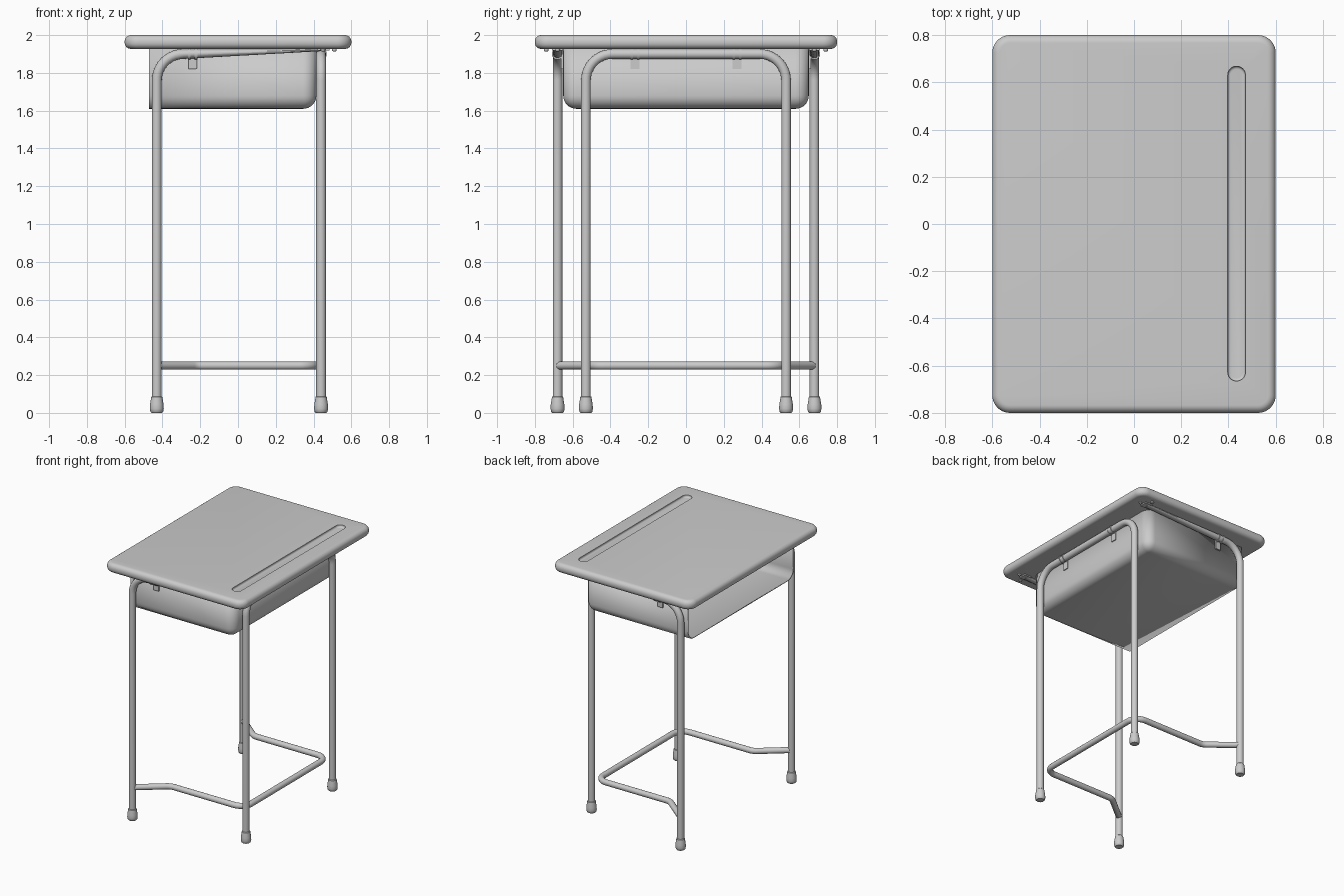
import bpy, bmesh, math
from mathutils import Vector

if "Cube" in bpy.data.objects:
    bpy.data.objects.remove(bpy.data.objects["Cube"])


def finish(ob, angle=35):
    bpy.ops.object.select_all(action='DESELECT')
    bpy.context.view_layer.objects.active = ob
    ob.select_set(True)
    bpy.ops.object.shade_smooth_by_angle(angle=math.radians(angle))
    return ob


def from_bmesh(name, bm):
    me = bpy.data.meshes.new(name)
    bm.to_mesh(me)
    bm.free()
    ob = bpy.data.objects.new(name, me)
    bpy.context.collection.objects.link(ob)
    return ob


def box(lo, hi):
    bm = bmesh.new()
    bmesh.ops.create_cube(bm, size=1)
    for v in bm.verts:
        v.co = [lo[i] + (v.co[i] + 0.5) * (hi[i] - lo[i]) for i in range(3)]
    return bm


def bevel(bm, test, width, segs):
    edges = [e for e in bm.edges if test(*[v.co for v in e.verts])]
    bmesh.ops.bevel(bm, geom=edges, offset=width, segments=segs, profile=0.5,
                    affect='EDGES', clamp_overlap=True)


def vertical(a, b):
    return abs(a.z - b.z) > 1e-4


def fillet(pts, r, n=10):
    """Round the inner corners of a polyline."""
    pts = [Vector(p) for p in pts]
    out = [pts[0]]
    for a, p, b in zip(pts, pts[1:], pts[2:]):
        u, w = (a - p).normalized(), (b - p).normalized()
        half = u.angle(w) / 2
        c = p + (u + w).normalized() * (r / math.sin(half))
        s = p + u * (r / math.tan(half)) - c
        e = p + w * (r / math.tan(half)) - c
        ang = s.angle(e)
        for i in range(n + 1):
            t = i / n
            out.append(c + (s * math.sin((1 - t) * ang) + e * math.sin(t * ang)) / math.sin(ang))
    return out + [pts[-1]]


def tube(name, pts, r):
    cu = bpy.data.curves.new(name, 'CURVE')
    cu.dimensions = '3D'
    cu.bevel_depth, cu.bevel_resolution, cu.use_fill_caps = r, 5, True
    sp = cu.splines.new('POLY')
    sp.points.add(len(pts) - 1)
    for p, co in zip(sp.points, pts):
        p.co = (*co, 1)
    ob = bpy.data.objects.new(name, cu)
    bpy.context.collection.objects.link(ob)
    bpy.ops.object.select_all(action='DESELECT')
    bpy.context.view_layer.objects.active = ob
    ob.select_set(True)
    bpy.ops.object.convert(target='MESH')
    return bpy.context.object


def lathe(name, profile, loc, n=24):
    bm = bmesh.new()
    rings = [[bm.verts.new((loc[0] + r * math.cos(2 * math.pi * i / n),
                            loc[1] + r * math.sin(2 * math.pi * i / n), loc[2] + z))
              for i in range(n)] for r, z in profile]
    for a, b in zip(rings, rings[1:]):
        for i in range(n):
            bm.faces.new((a[i], a[(i + 1) % n], b[(i + 1) % n], b[i]))
    bm.faces.new(rings[0][::-1])
    bm.faces.new(rings[-1])
    return finish(from_bmesh(name, bm))


# Rounded desktop with a pencil groove cut into it
bm = box((-0.6, -0.8, 1.927), (0.6, 0.8, 2.0))
bevel(bm, vertical, 0.075, 10)
bevel(bm, lambda a, b: not vertical(a, b), 0.033, 6)
top = from_bmesh("desktop", bm)
bm = box((0.397, -0.665, 1.982), (0.472, 0.668, 2.03))
bevel(bm, vertical, 0.037, 10)
bevel(bm, lambda a, b: max(a.z, b.z) < 1.99, 0.012, 4)
cutter = from_bmesh("groove_cutter", bm)
mod = top.modifiers.new("groove", 'BOOLEAN')
mod.operation, mod.object, mod.solver = 'DIFFERENCE', cutter, 'EXACT'
bpy.context.view_layer.objects.active = top
bpy.ops.object.modifier_apply(modifier=mod.name)
bpy.data.objects.remove(cutter)
finish(top)

# Book tray, open toward -x and under the desktop
bm = box((-0.47, -0.65, 1.61), (0.415, 0.65, 1.928))
gone = [f for f in bm.faces if f.normal.z > 0.9 or f.normal.x < -0.9]
bmesh.ops.delete(bm, geom=gone, context='FACES')
bmesh.ops.bevel(bm, geom=[e for e in bm.edges if len(e.link_faces) == 2], offset=0.07,
                segments=8, profile=0.5, affect='EDGES')
tray = from_bmesh("book_tray", bm)
sol = tray.modifiers.new("thickness", 'SOLIDIFY')
sol.thickness, sol.offset = 0.01, -1
finish(tray)

# Front frame: one arch of tube at +x
R, Z = 0.026, 1.9
finish(tube("front_leg_arch", fillet([(0.44, -0.53, 0.05), (0.44, -0.53, Z), (0.44, 0.53, Z),
                                      (0.44, 0.53, 0.05)], 0.14), R))

# Rear legs bend over along the sides, flattening toward their ends
for s, side in ((-1, "right"), (1, "left")):
    y = 0.68 * s
    pts = fillet([(-0.43, y, 0.05), (-0.43, y, Z), (-0.25, y, Z), (0.45, y, Z)][:2]
                 + [(0.45, y, Z)], 0.14)
    ob = tube("rear_leg_" + side, pts, R)
    for v in ob.data.vertices:
        t = min(max((v.co.x + 0.27) / 0.7, 0), 1)
        v.co.z = 1.926 - (1.926 - v.co.z) * (1 - 0.8 * t)
    finish(ob)

# Foot rail: U-shaped bar around the front legs, splayed to the rear legs
half = [(-0.43, -0.68, 0.25), (-0.22, -0.51, 0.25), (0.41, -0.51, 0.25)]
path = half + [(x, -y, z) for x, y, z in half[::-1]]
finish(tube("foot_rail", fillet(path, 0.085), 0.022))

# Rubber feet
foot = [(0.028, 0), (0.034, 0.006), (0.037, 0.022), (0.036, 0.045), (0.031, 0.075),
        (0.030, 0.084), (0.026, 0.088)]
for x, y in ((0.44, 0.53), (-0.43, 0.68)):
    for s in (-1, 1):
        lathe("foot", foot, (x, s * y, 0))

# Hanging clips: strap around the tube with a tab on the tray wall
def clip(name, centre, axis, out):
    bm = bmesh.new()
    for off in (-0.018, 0.018):
        m = bmesh.ops.create_cone(bm, cap_ends=True, segments=16, radius1=0.03,
                                  radius2=0.03, depth=0.014)['verts']
        for v in m:
            u, w, h = v.co
            v.co = centre + axis * (h + off) + out * u + Vector((0, 0, min(w, 0.026)))
    tab = bmesh.ops.create_cube(bm, size=1)['verts']
    for v in tab:
        u, w, h = v.co
        v.co = centre + axis * (u * 0.045) + out * (w * 0.012 - 0.024) + Vector((0, 0, h * 0.1 - 0.03))
    bmesh.ops.recalc_face_normals(bm, faces=bm.faces)
    finish(from_bmesh(name, bm))


X, Y = Vector((1, 0, 0)), Vector((0, 1, 0))
for s in (-1, 1):
    clip("front_clip", Vector((0.44, 0.27 * s, Z)), Y, X)
    clip("side_clip", Vector((-0.24, 0.68 * s, Z)), X, Y * s)

# Mounting plates and screws under the desktop
head = [(0.006, -0.012), (0.012, -0.008), (0.012, 0.004)]
for s in (-1, 1):
    bm = box((0.42, min(0.65 * s, 0.71 * s), 1.918), (0.485, max(0.65 * s, 0.71 * s), 1.928))
    from_bmesh("mounting_plate", bm)
    for x, y in ((0.51, 0.68), (0.45, 0.74)):
        lathe("screw", head, (x, s * y, 1.925), 12)
